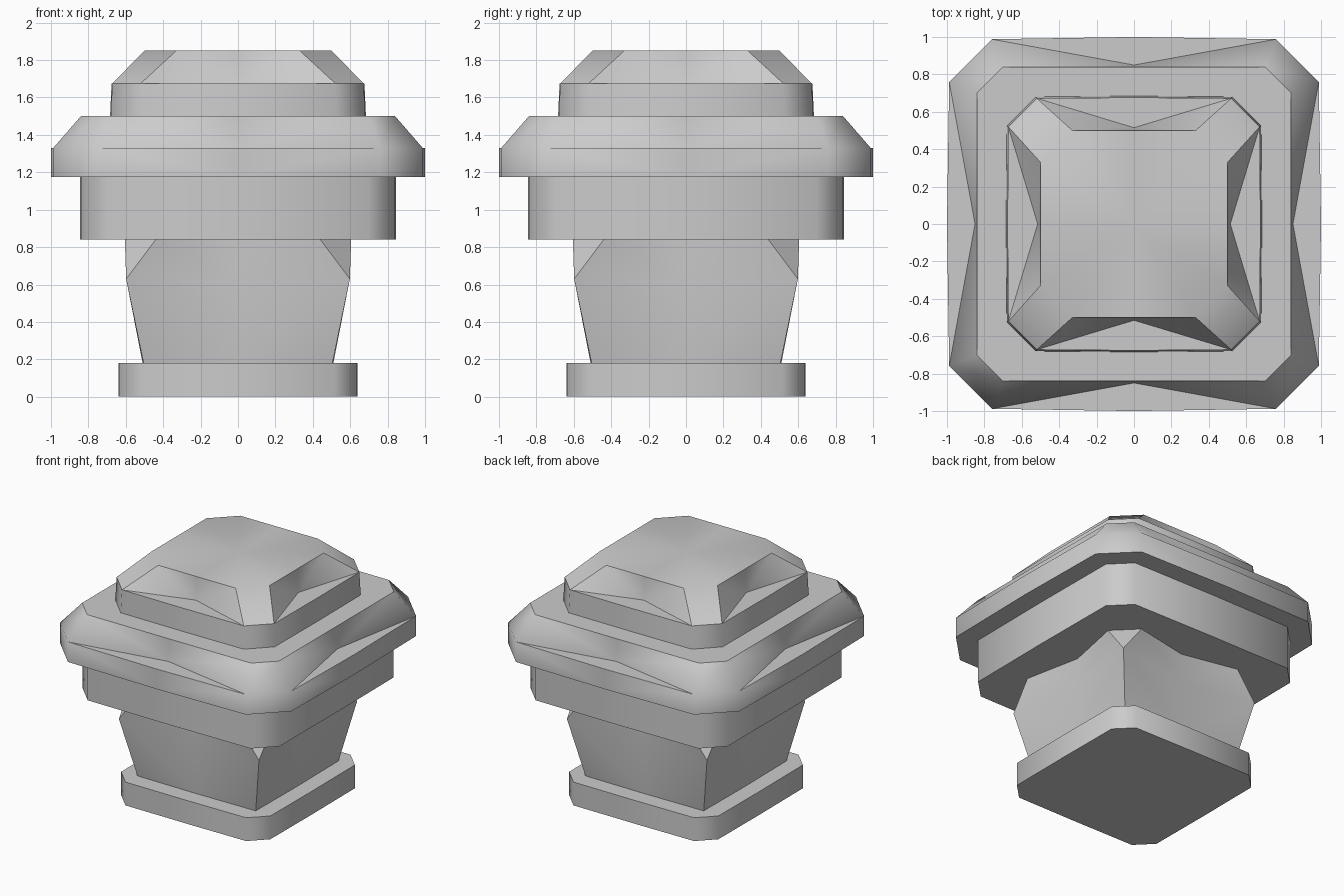
import bpy, bmesh, math

cube = bpy.data.objects.get("Cube")
if cube:
    bpy.data.objects.remove(cube, do_unlink=True)

stone = bpy.data.materials.new("grey stone")
stone.use_nodes = True
GREY = (0.6, 0.6, 0.6, 1)
stone.diffuse_color = GREY
stone.node_tree.nodes["Principled BSDF"].inputs["Base Color"].default_value = GREY


def ring(bm, side, corner, mid, z):
    """Square ring with cut corners and a movable point in the middle of each side."""
    verts = []
    for k in range(4):
        c, s = round(math.cos(k * math.pi / 2)), round(math.sin(k * math.pi / 2))
        for x, y in ((side, -corner), (mid, 0), (side, corner)):
            verts.append(bm.verts.new((x * c - y * s, x * s + y * c, z)))
    return verts


def loft(name, rings):
    """Join rings of (side, corner, middle, height) and close both ends."""
    bm = bmesh.new()
    loops = [ring(bm, *r) for r in rings]
    for a, b in zip(loops, loops[1:]):
        for i in range(len(a)):
            j = (i + 1) % len(a)
            # Sides fold from the lower middle point to the upper corners
            if i % 3 == 0:
                bm.faces.new((a[i], a[j], b[i]))
                bm.faces.new((a[j], b[j], b[i]))
            elif i % 3 == 1:
                bm.faces.new((a[i], a[j], b[j]))
                bm.faces.new((a[i], b[j], b[i]))
            else:
                bm.faces.new((a[i], a[j], b[j], b[i]))
    ends = [bm.faces.new(loops[0][::-1]), bm.faces.new(loops[-1])]
    bmesh.ops.poke(bm, faces=ends)
    bmesh.ops.remove_doubles(bm, verts=bm.verts, dist=0.0005)
    bmesh.ops.recalc_face_normals(bm, faces=bm.faces)
    mesh = bpy.data.meshes.new(name)
    bm.to_mesh(mesh)
    bm.free()
    mesh.materials.append(stone)
    obj = bpy.data.objects.new(name, mesh)
    bpy.context.collection.objects.link(obj)
    bpy.ops.object.select_all(action="DESELECT")
    obj.select_set(True)
    bpy.context.view_layer.objects.active = obj
    bpy.ops.object.shade_smooth_by_angle(angle=math.radians(47))


# Foot plate
loft("foot_plate", [(0.637, 0.515, 0.64, 0), (0.637, 0.515, 0.64, 0.18)])

# Flared neck: corners spread outwards and are cut at the top, side middles stay upright
loft("neck", [(0.505, 0.505, 0.51, 0.18), (0.598, 0.598, 0.512, 0.63),
              (0.605, 0.44, 0.515, 0.84)])

# Straight collar
loft("collar", [(0.84, 0.695, 0.845, 0.84), (0.84, 0.695, 0.845, 1.175)])

# Wide brim with a triangular ledge on each side
loft("brim", [(0.988, 0.76, 1.0, 1.175), (0.988, 0.76, 1.0, 1.33),
              (0.988, 0.76, 0.85, 1.33), (0.84, 0.70, 0.84, 1.5)])

# Crowning cap with the same ledges
loft("cap", [(0.68, 0.525, 0.684, 1.5), (0.672, 0.52, 0.676, 1.675),
             (0.672, 0.52, 0.515, 1.675), (0.5, 0.33, 0.5, 1.85)])
